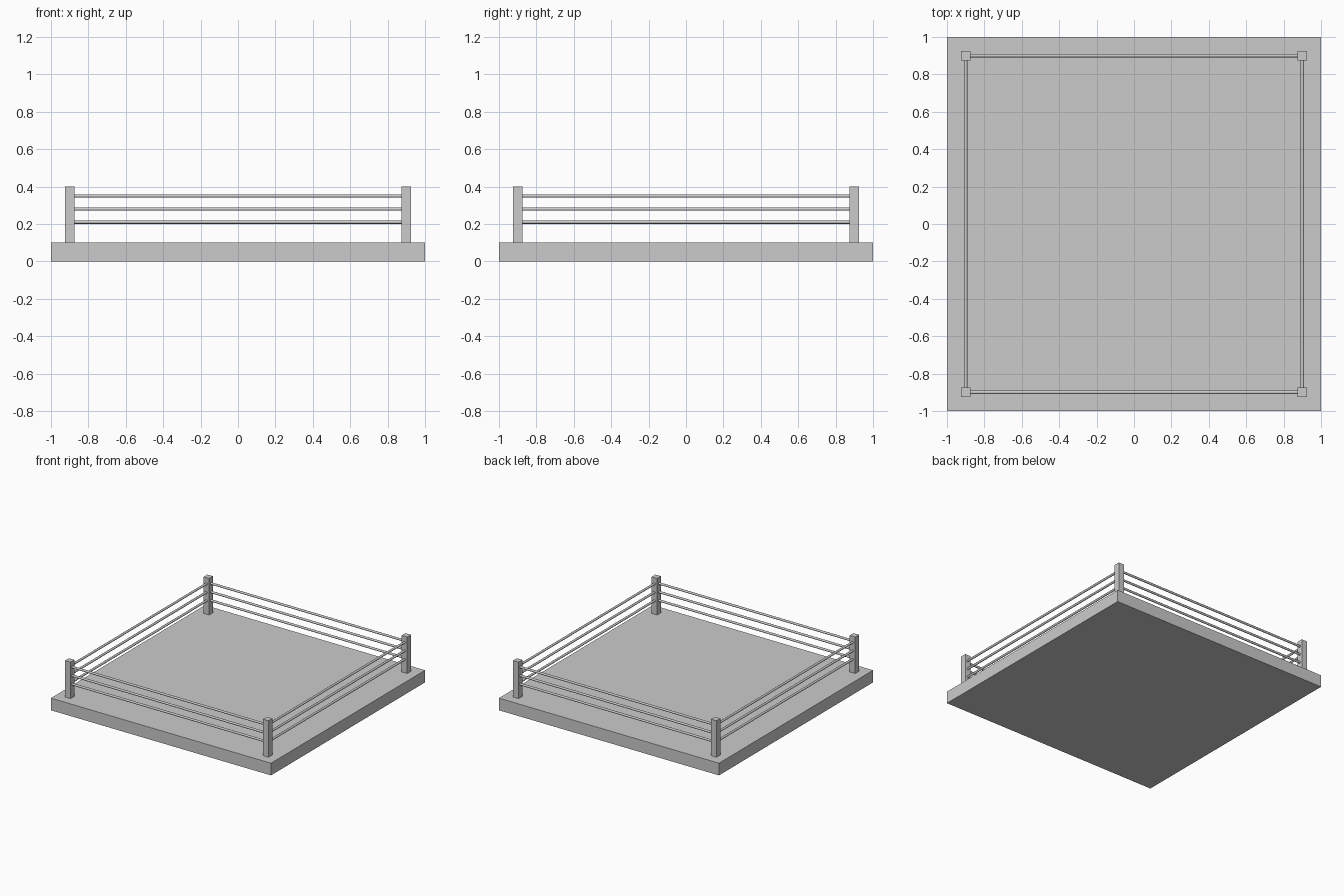
import bpy
import math

cube = bpy.data.objects.get("Cube")
if cube:
    bpy.data.objects.remove(cube, do_unlink=True)

grey = bpy.data.materials.new("plain grey")
grey.use_nodes = True
grey.diffuse_color = (0.6, 0.6, 0.6, 1)
grey.node_tree.nodes["Principled BSDF"].inputs["Base Color"].default_value = (0.6, 0.6, 0.6, 1)


def finish(name):
    ob = bpy.context.object
    ob.name = name
    ob.data.materials.append(grey)
    return ob


def box(name, centre, size):
    bpy.ops.mesh.primitive_cube_add(size=1, location=centre)
    ob = finish(name)
    ob.scale = size
    bpy.ops.object.transform_apply(location=False, rotation=False, scale=True)


def rope(name, centre, length, along_x):
    turn = (0, math.pi / 2, 0) if along_x else (math.pi / 2, 0, 0)
    bpy.ops.mesh.primitive_cylinder_add(vertices=16, radius=0.009, depth=length,
                                        location=centre, rotation=turn)
    finish(name)
    bpy.ops.object.shade_smooth_by_angle(angle=math.radians(40))


INSET = 0.9

# Platform
box("platform", (0, 0, 0.05), (2, 2, 0.1))

# Corner posts
for side, x in (("left", INSET), ("right", -INSET)):
    for end, y in (("front", -INSET), ("back", INSET)):
        box(f"{end}_{side}_post", (x, y, 0.25), (0.05, 0.05, 0.3))

# Three ropes on each side
for level, z in (("lower", 0.21), ("middle", 0.28), ("upper", 0.35)):
    for end, y in (("front", -INSET), ("back", INSET)):
        rope(f"{end}_{level}_rope", (0, y, z), 2 * INSET, True)
    for side, x in (("left", INSET), ("right", -INSET)):
        rope(f"{side}_{level}_rope", (x, 0, z), 2 * INSET, False)
